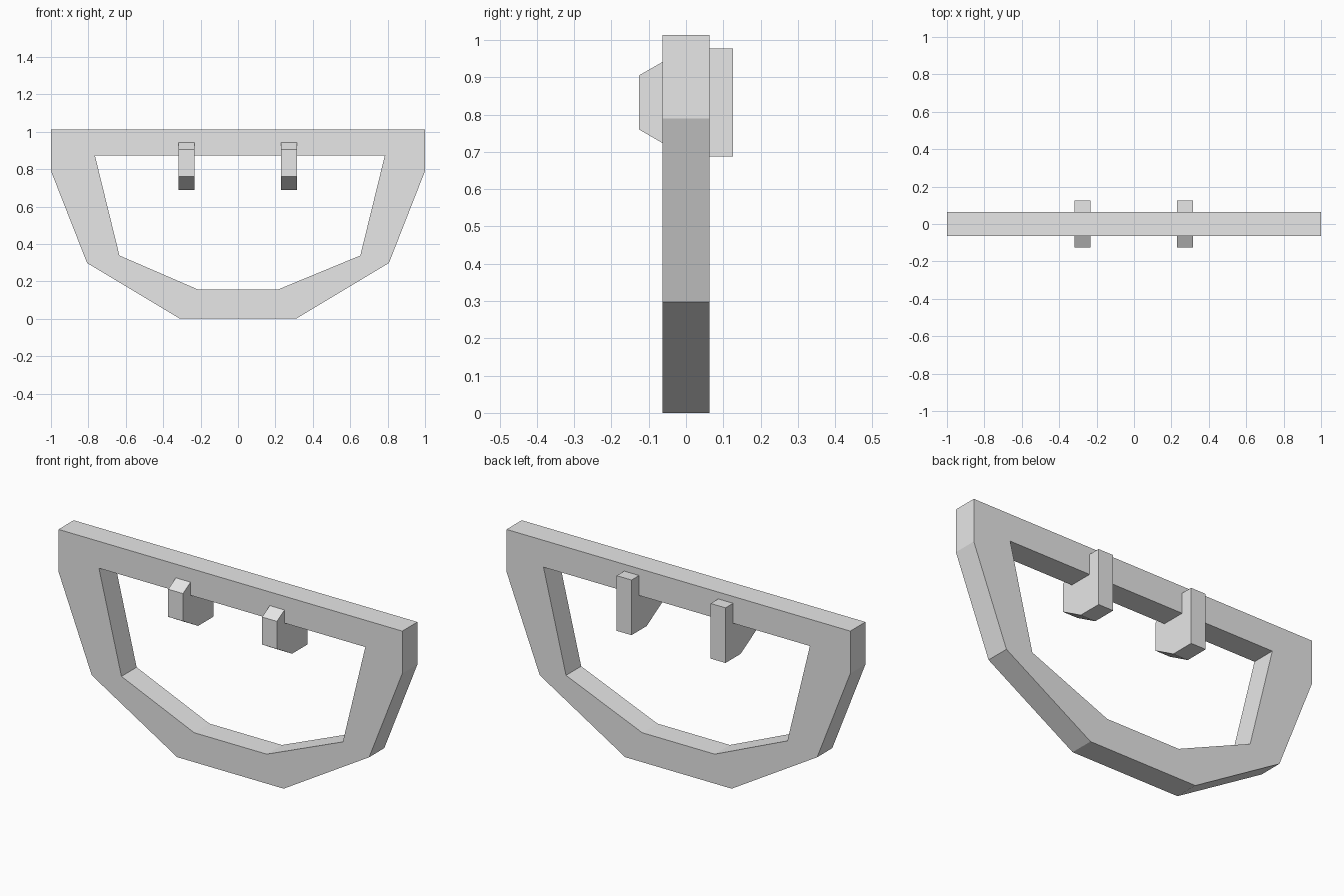
import bpy, bmesh
from mathutils import Vector

cube = bpy.data.objects.get("Cube")
if cube:
    bpy.data.objects.remove(cube, do_unlink=True)

# Single light grey colour
grey = bpy.data.materials.new("light_grey")
grey.use_nodes = True
COLOUR = (0.8, 0.8, 0.8, 1)
grey.diffuse_color = COLOUR
grey.node_tree.nodes["Principled BSDF"].inputs["Base Color"].default_value = COLOUR


def prism(name, loops, depth):
    """Fill closed loops (outline, then holes) and extrude along depth."""
    bm = bmesh.new()
    edges = []
    for loop in loops:
        verts = [bm.verts.new(p) for p in loop]
        edges += [bm.edges.new((a, b)) for a, b in zip(verts, verts[1:] + verts[:1])]
    bmesh.ops.triangle_fill(bm, edges=edges, use_beauty=True)
    result = bmesh.ops.extrude_face_region(bm, geom=bm.faces[:], use_keep_orig=True)
    moved = [v for v in result["geom"] if isinstance(v, bmesh.types.BMVert)]
    bmesh.ops.translate(bm, verts=moved, vec=Vector(depth))
    bmesh.ops.recalc_face_normals(bm, faces=bm.faces[:])
    mesh = bpy.data.meshes.new(name)
    bm.to_mesh(mesh)
    bm.free()
    mesh.materials.append(grey)
    obj = bpy.data.objects.new(name, mesh)
    bpy.context.collection.objects.link(obj)
    return obj


def mirrored(half, shift=0):
    """Complete a left-hand half outline, listed top to bottom."""
    return half + [(shift - x, z) for x, z in reversed(half)]


# Angular bow-shaped frame with an open middle
FRAME_Y = 0.063
outline = mirrored([(-1, 1.013), (-1, 0.79), (-0.807, 0.298), (-0.31, 0)])
hole = mirrored([(-0.765, 0.872), (-0.634, 0.338), (-0.211, 0.155)], 0.02)
hole[3] = (0.211, 0.155)
prism("frame", [[(x, -FRAME_Y, z) for x, z in loop] for loop in (outline, hole)],
      (0, 2 * FRAME_Y, 0))

# Two clips wrapped through the top bar, with a chamfered front
clip = [(-0.126, 0.905), (0, 0.977), (0.126, 0.977),
        (0.126, 0.687), (0, 0.687), (-0.126, 0.76)]
for name, x in (("right_clip", -0.318), ("left_clip", 0.229)):
    prism(name, [[(x, y, z) for y, z in clip]], (0.086, 0, 0))
